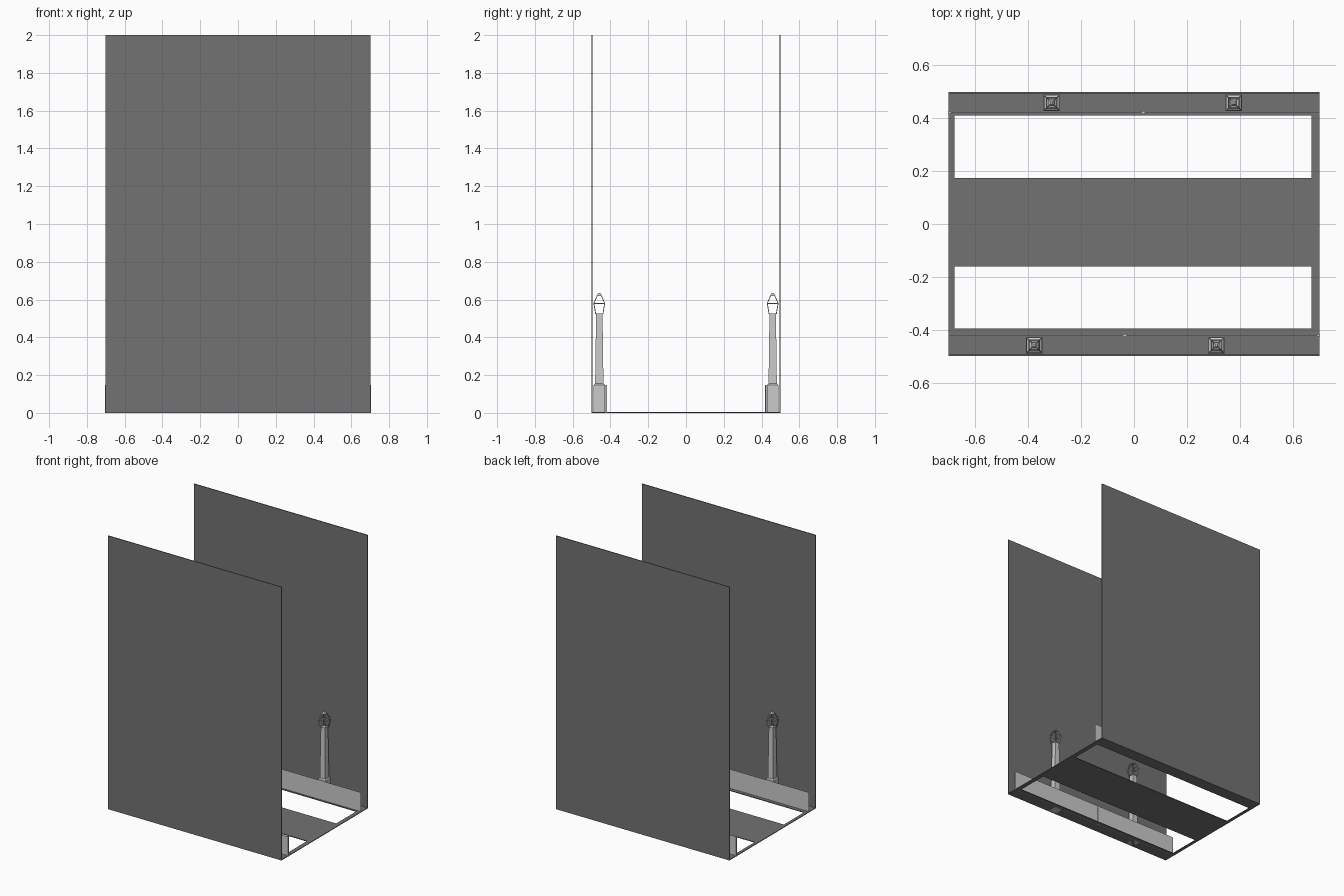
import bpy, bmesh
from mathutils import Matrix

if "Cube" in bpy.data.objects:
    bpy.data.objects.remove(bpy.data.objects["Cube"])

dark = bpy.data.materials.new("dark_grey")
dark.diffuse_color = (0.17, 0.17, 0.17, 1)
dark.use_nodes = True
dark.node_tree.nodes["Principled BSDF"].inputs["Base Color"].default_value = dark.diffuse_color


def finish(name, bm, mat=None):
    bmesh.ops.recalc_face_normals(bm, faces=bm.faces)
    mesh = bpy.data.meshes.new(name)
    bm.to_mesh(mesh)
    bm.free()
    if mat:
        mesh.materials.append(mat)
    ob = bpy.data.objects.new(name, mesh)
    bpy.context.collection.objects.link(ob)
    return ob


def box(name, x0, x1, y0, y1, z0, z1, mat=None):
    bm = bmesh.new()
    size = Matrix.Diagonal((x1 - x0, y1 - y0, z1 - z0, 1))
    mid = Matrix.Translation(((x0 + x1) / 2, (y0 + y1) / 2, (z0 + z1) / 2))
    bmesh.ops.create_cube(bm, size=1, matrix=mid @ size)
    return finish(name, bm, mat)


def square_loft(name, x, y, profile, mat=None):
    """Stack of square sections given as (half width, height)."""
    bm = bmesh.new()
    rings = [[bm.verts.new((x + sx * h, y + sy * h, z))
              for sx, sy in ((-1, -1), (1, -1), (1, 1), (-1, 1))]
             for h, z in profile]
    for a, b in zip(rings, rings[1:]):
        for i in range(4):
            j = (i + 1) % 4
            bm.faces.new((a[i], a[j], b[j], b[i]))
    bm.faces.new(rings[0])
    bm.faces.new(rings[-1])
    return finish(name, bm, mat)


# Street floor: a slab with two long openings
xs = (-0.702, -0.68, 0.672, 0.702)
ys = (-0.5, -0.395, -0.16, 0.175, 0.41, 0.5)
bm = bmesh.new()
grid = [[bm.verts.new((x, y, 0)) for y in ys] for x in xs]
for i in range(3):
    for j in range(5):
        if not (i == 1 and j in (1, 3)):
            bm.faces.new((grid[i][j], grid[i + 1][j],
                          grid[i + 1][j + 1], grid[i][j + 1]))
floor = finish("street_floor", bm, dark)
mod = floor.modifiers.new("thickness", 'SOLIDIFY')
mod.thickness = 0.005
# keep the slab above z = 0 whichever way the sheet faces
mod.offset = 1 if floor.data.polygons[0].normal.z > 0 else -1

# Tall walls on both sides of the street
box("front_wall", -0.702, 0.702, -0.5, -0.494, 0, 2, dark)
box("back_wall", -0.702, 0.702, 0.494, 0.5, 0, 2, dark)

# Each side repeats the other turned half way round
for side, s in (("front", 1), ("back", -1)):
    fence_y = -0.422 * s
    # Low fence panel and its posts
    box(side + "_fence", -0.7, 0.7, fence_y - 0.001, fence_y + 0.001, 0, 0.145)
    for k, px in enumerate((-0.035, 0.699)):
        px *= s
        box(f"{side}_fence_post_{k}", px - 0.006, px + 0.006,
            fence_y - 0.005, fence_y + 0.005, 0, 0.147)

    # Street lamps
    for k, lx in enumerate((-0.378, 0.312)):
        lx *= s
        ly = -0.459 * s
        tag = f"{side}_lamp_{k}"
        # plinth and tapered column
        square_loft(tag + "_column", lx, ly,
                    [(0.030, 0), (0.030, 0.148), (0.022, 0.155),
                     (0.017, 0.525)])
        # open lantern frame
        frame = square_loft(tag + "_lantern", lx, ly,
                            [(0.020, 0.525), (0.029, 0.58), (0.011, 0.622)])
        wire = frame.modifiers.new("frame", 'WIREFRAME')
        wire.thickness = 0.005
        # finial
        square_loft(tag + "_finial", lx, ly,
                    [(0.012, 0.620), (0.010, 0.628), (0.004, 0.636)])
